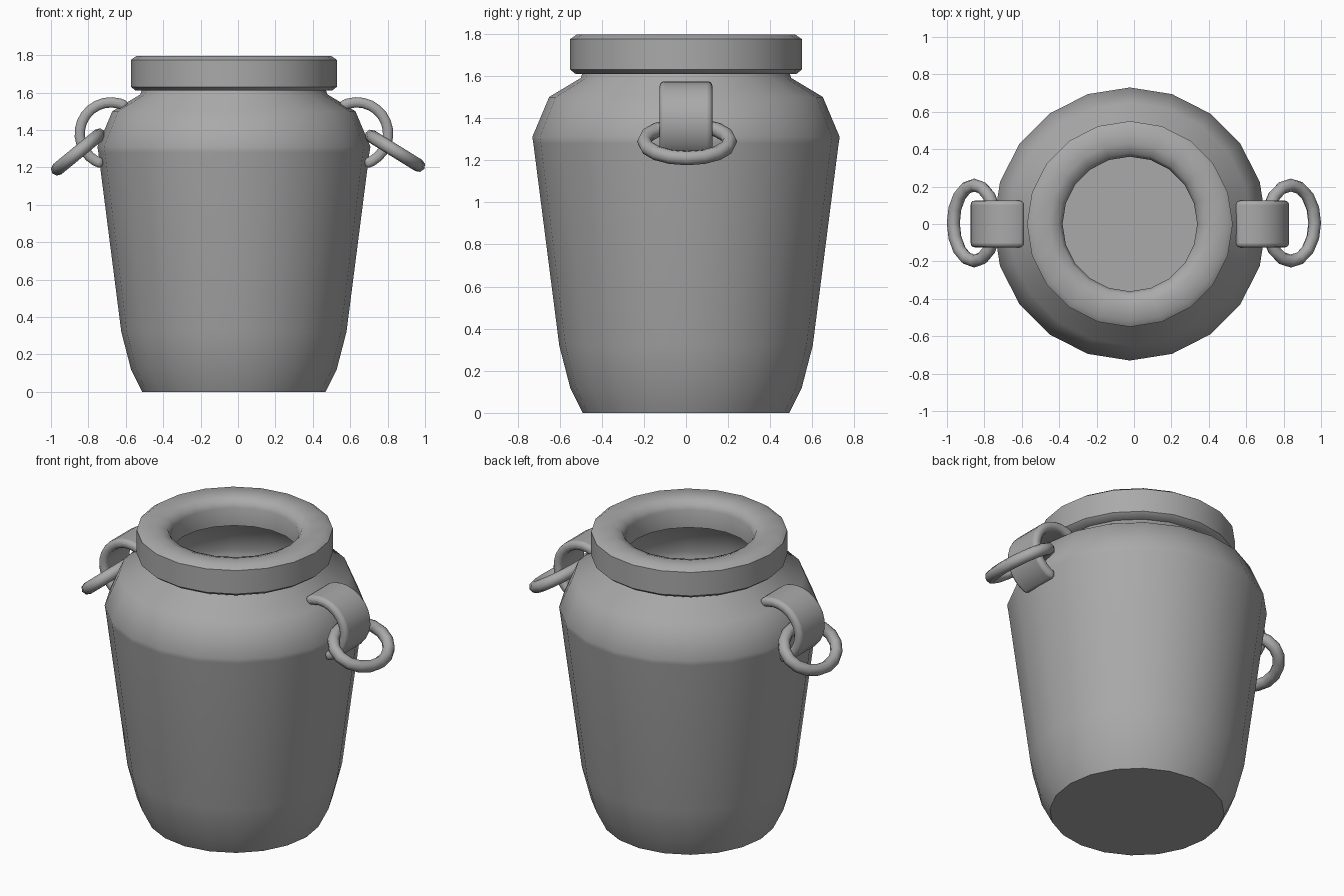
import bpy, bmesh
from math import sin, cos, pi, radians, atan2, hypot
from mathutils import Vector, Matrix

cube = bpy.data.objects.get("Cube")
if cube:
    bpy.data.objects.remove(cube, do_unlink=True)

AXIS = -0.022   # the pot axis sits slightly off centre
SIDES = 20

grey = bpy.data.materials.new("plain grey")
grey.use_nodes = True
grey.diffuse_color = (0.4, 0.4, 0.4, 1)
grey.node_tree.nodes["Principled BSDF"].inputs["Base Color"].default_value = grey.diffuse_color


def finish(name, bm, angle, bevel=0):
    """Turn a bmesh into a smooth-shaded object."""
    bmesh.ops.recalc_face_normals(bm, faces=bm.faces)
    mesh = bpy.data.meshes.new(name)
    bm.to_mesh(mesh)
    bm.free()
    mesh.materials.append(grey)
    ob = bpy.data.objects.new(name, mesh)
    bpy.context.collection.objects.link(ob)
    if bevel:
        mod = ob.modifiers.new("rounded edges", 'BEVEL')
        mod.width = bevel
        mod.segments = 3
        mod.limit_method = 'ANGLE'
        mod.angle_limit = radians(50)
    bpy.ops.object.select_all(action='DESELECT')
    ob.select_set(True)
    bpy.context.view_layer.objects.active = ob
    bpy.ops.object.shade_smooth_by_angle(angle=radians(angle))
    return ob


def loft(bm, rings, closed):
    """Bridge equal-length vertex loops with quads."""
    pairs = list(zip(rings, rings[1:]))
    if closed:
        pairs.append((rings[-1], rings[0]))
    for a, b in pairs:
        for i in range(len(a)):
            j = (i + 1) % len(a)
            bm.faces.new((a[i], a[j], b[j], b[i]))


def lathe(name, profile, closed, angle):
    bm = bmesh.new()
    rings = []
    for r, z in profile:
        rings.append([bm.verts.new((AXIS + r * cos(2 * pi * i / SIDES),
                                    r * sin(2 * pi * i / SIDES), z))
                      for i in range(SIDES)])
    loft(bm, rings, closed)
    if not closed:
        bm.faces.new(rings[0])
    return finish(name, bm, angle)


# Hollow body with an open neck
lathe("pot_body", [(.49, 0), (.55, .12), (.602, .32), (.725, 1.28), (.73, 1.31),
                   (.65, 1.5), (.5, 1.59), (.49, 1.62)], False, 50)

# Thick collar round the mouth
lathe("collar", [(.36, 1.63), (.36, 1.74), (.378, 1.778), (.43, 1.796), (.52, 1.796),
                 (.55, 1.775), (.55, 1.63), (.525, 1.61), (.45, 1.61)], True, 50)


# Broad curved lugs, one on each side
def lug(name, side):
    bm = bmesh.new()
    rings = []
    steps = 14
    for k in range(steps + 1):
        a = radians(120 - 195 * k / steps)
        rings.append([bm.verts.new((AXIS + side * (.657 + r * cos(a)), y, 1.38 + r * sin(a)))
                      for r, y in ((.14, -.125), (.195, -.125), (.195, .125), (.14, .125))])
    loft(bm, rings, False)
    bm.faces.new(rings[0])
    bm.faces.new(rings[-1])
    finish(name, bm, 50, .022)


# Oval rings hanging in the lugs, given by inner and outer tube centres
def hanging_ring(name, inner, outer):
    bm = bmesh.new()
    p, q = Vector(inner), Vector(outer)
    mid, along = (p + q) / 2, (q - p) / 2
    along3 = Vector((along.x, 0, along.y))
    across = Vector((0, .203, 0))
    normal = along3.cross(across).normalized()
    rings = []
    for k in range(16):
        t = 2 * pi * k / 16
        centre = Vector((mid.x, .005, mid.y)) + along3 * cos(t) + across * sin(t)
        tangent = across * cos(t) - along3 * sin(t)
        out = tangent.cross(normal).normalized()
        rings.append([bm.verts.new(centre + .035 * (out * cos(u) + normal * sin(u)))
                      for u in (2 * pi * i / 8 for i in range(8))])
    loft(bm, rings, True)
    finish(name, bm, 60)


lug("left_lug", 1)
lug("right_lug", -1)
hanging_ring("left_ring", (.712, 1.367), (.966, 1.21))
hanging_ring("right_ring", (-.742, 1.374), (-.966, 1.19))
